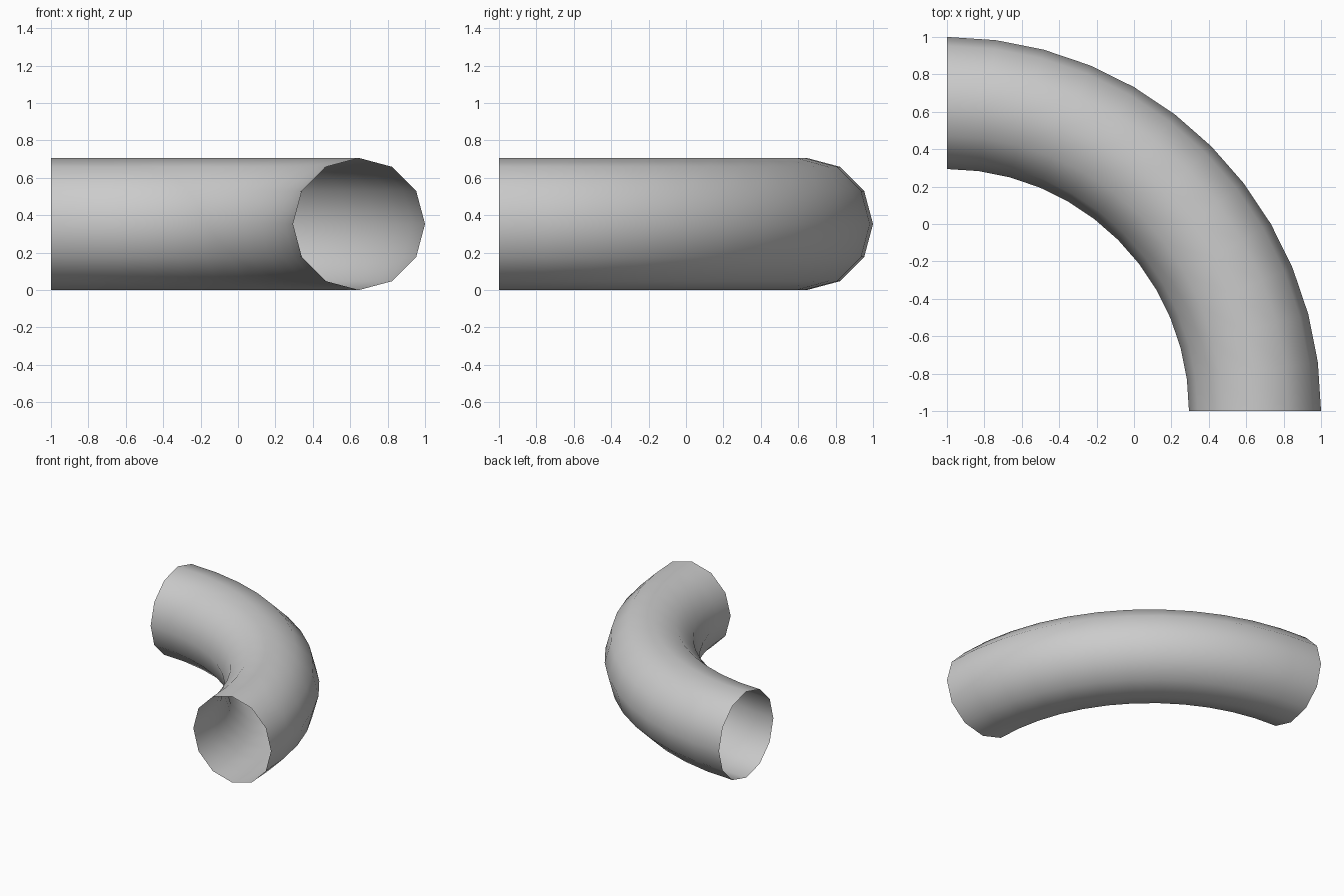
import bpy, bmesh
from math import cos, sin, pi, radians
from mathutils import Matrix, Vector

if "Cube" in bpy.data.objects:
    bpy.data.objects.remove(bpy.data.objects["Cube"])

SIDES, STEPS = 12, 12
TUBE_R = 0.353
BEND_R = 2.0 - TUBE_R
CENTRE = Vector((-1, -1, 0))

bm = bmesh.new()

# Open ring profile at the front end of the bend
ring = [bm.verts.new(CENTRE + Vector((BEND_R + TUBE_R * cos(2 * pi * i / SIDES), 0,
                                      TUBE_R + TUBE_R * sin(2 * pi * i / SIDES))))
        for i in range(SIDES)]
edges = [bm.edges.new((ring[i], ring[(i + 1) % SIDES])) for i in range(SIDES)]

# Sweep the ring through a quarter turn, leaving both ends open
bmesh.ops.spin(bm, geom=ring + edges, cent=CENTRE, axis=(0, 0, 1),
               angle=radians(90), steps=STEPS, use_duplicate=False)
bmesh.ops.recalc_face_normals(bm, faces=bm.faces)

# Make sure normals point away from the tube's centre line
face = bm.faces[:][0]
mid = face.calc_center_median()
flat = Vector((mid.x, mid.y, 0)) - CENTRE
core = CENTRE + flat.normalized() * BEND_R + Vector((0, 0, TUBE_R))
if face.normal.dot(mid - core) < 0:
    bmesh.ops.reverse_faces(bm, faces=bm.faces)
for f in bm.faces:
    f.smooth = True

mesh = bpy.data.meshes.new("pipe_elbow")
bm.to_mesh(mesh)
bm.free()
bpy.context.collection.objects.link(bpy.data.objects.new("pipe_elbow", mesh))
